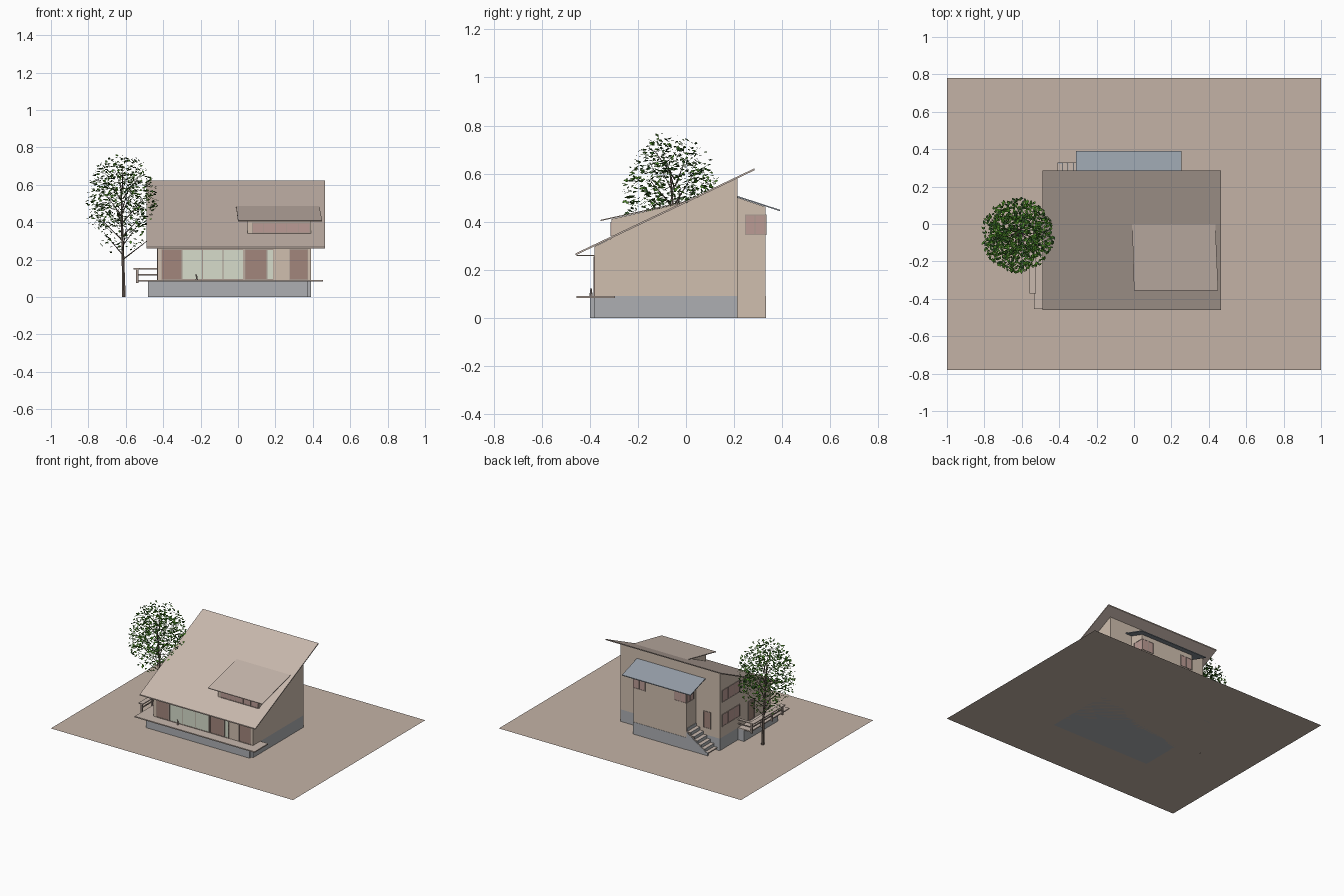
import bpy, bmesh, math, random
from mathutils import Vector, Euler

if "Cube" in bpy.data.objects:
    bpy.data.objects.remove(bpy.data.objects["Cube"])

random.seed(4)


def mat(name, r, g, b):
    m = bpy.data.materials.new(name)
    m.diffuse_color = (r, g, b, 1)
    m.use_nodes = True
    m.node_tree.nodes["Principled BSDF"].inputs["Base Color"].default_value = m.diffuse_color
    return m


WALL = mat("plaster", .63, .52, .43)
ROOF = mat("roofing", .58, .48, .42)
SOIL = mat("soil", .55, .45, .38)
STONE = mat("stone", .42, .43, .45)
SLATE = mat("slate", .30, .34, .39)
CURT = mat("curtain", .36, .24, .20)
PINK = mat("shade", .50, .33, .30)
GLASS = mat("glass", .68, .72, .60)
FRAME = mat("frame", .40, .32, .28)
BARK = mat("bark", .16, .12, .10)
LEAF = mat("leaf", .07, .24, .02)
LEAF2 = mat("dark_leaf", .03, .10, .02)


def finish(name, bm, *mats):
    me = bpy.data.meshes.new(name)
    bmesh.ops.recalc_face_normals(bm, faces=bm.faces)
    bm.to_mesh(me)
    bm.free()
    for m in mats:
        me.materials.append(m)
    ob = bpy.data.objects.new(name, me)
    bpy.context.collection.objects.link(ob)
    return ob


def loft(name, a, b, m):
    """Closed solid between two matching outlines."""
    bm = bmesh.new()
    va = [bm.verts.new(p) for p in a]
    vb = [bm.verts.new(p) for p in b]
    bm.faces.new(va)
    bm.faces.new(vb)
    for i in range(len(va)):
        j = (i + 1) % len(va)
        bm.faces.new((va[i], va[j], vb[j], vb[i]))
    return finish(name, bm, m)


def box(name, x0, x1, y0, y1, z0, z1, m):
    c = [(x0, y0), (x1, y0), (x1, y1), (x0, y1)]
    return loft(name, [(x, y, z0) for x, y in c], [(x, y, z1) for x, y in c], m)


def side_prism(name, x0, x1, yz, m):
    return loft(name, [(x0, y, z) for y, z in yz], [(x1, y, z) for y, z in yz], m)


def slab(name, corners, t, m):
    return loft(name, corners, [(x, y, z - t) for x, y, z in corners], m)


def window(name, axis, plane, out, a0, a1, z0, z1, m, bars=1):
    """Pane with frame and mullions on a wall; axis is the wall normal."""
    def part(n, p, q, r, s, d, mm):
        lo, hi = sorted((plane - out * .001, plane + out * d))
        if axis == 'y':
            box(n, p, q, lo, hi, r, s, mm)
        else:
            box(n, lo, hi, p, q, r, s, mm)
    part(name + "_pane", a0, a1, z0, z1, .002, m)
    t = .004
    part(name + "_sill", a0, a1, z0, z0 + t, .004, FRAME)
    part(name + "_head", a0, a1, z1 - t, z1, .004, FRAME)
    for i in range(bars + 2):
        a = a0 + (a1 - a0 - t) * i / (bars + 1)
        part(name + "_bar", a, a + t, z0, z1, .004, FRAME)


def rod(name, a, b, r0, r1, m, n=6):
    a, b = Vector(a), Vector(b)
    q = (b - a).to_track_quat('Z', 'Y')
    ring = [Vector((math.cos(k * math.tau / n), math.sin(k * math.tau / n), 0)) for k in range(n)]
    return loft(name, [a + q @ (v * r0) for v in ring], [b + q @ (v * r1) for v in ring], m)


# ground
bm = bmesh.new()
bm.faces.new([bm.verts.new(p) for p in ((-1, -.78, 0), (1, -.78, 0), (1, .78, 0), (-1, .78, 0))])
finish("ground_sheet", bm, SOIL)

# main house body and roof
side_prism("house_walls", -.43, .39, [(-.38, .09), (.215, .09), (.215, .581), (-.38, .297)], WALL)
box("house_footing", -.43, .39, -.38, .215, 0, .09, STONE)
slab("main_roof", [(-.49, -.46, .268), (.465, -.46, .268), (.465, .285, .622), (-.49, .285, .622)], .008, ROOF)
box("front_soffit", -.43, .39, -.455, -.38, .258, .262, WALL)

# rear extension with its lower roof
side_prism("extension_walls", -.235, .204, [(.21, 0), (.33, 0), (.33, .462), (.21, .502)], WALL)
box("extension_footing", -.235, .204, .329, .332, 0, .09, STONE)
slab("extension_roof", [(-.31, .215, .507), (.255, .215, .507), (.255, .39, .450), (-.31, .39, .450)], .006, SLATE)
box("side_door", .203, .206, .243, .314, .022, .19, WALL)

# dormer
side_prism("dormer_walls", .05, .39, [(-.31, .325), (-.31, .411), (-.02, .476), (-.02, .46)], WALL)
slab("dormer_roof", [(0, -.355, .408), (.45, -.355, .408), (.435, 0, .486), (-.01, 0, .486)], .005, ROOF)
window("dormer_window", 'y', -.31, -1, .075, .385, .34, .398, PINK, 4)

# front glazing and curtains
window("front_glass", 'y', -.38, -1, -.30, .03, .092, .256, GLASS, 2)
for x0, x1 in ((-.41, -.30), (.035, .155), (.275, .375)):
    window("front_curtain", 'y', -.38, -1, x0, x1, .092, .256, CURT, 0)
window("front_side_glass", 'y', -.38, -1, .155, .19, .092, .256, GLASS, 0)

# left side and rear windows
window("left_upper_window", 'x', -.43, -1, -.02, .19, .35, .44, PINK, 2)
window("left_lower_window", 'x', -.43, -1, -.02, .19, .17, .26, PINK, 2)
window("terrace_door", 'x', -.43, -1, -.19, -.12, .092, .24, CURT, 0)
window("stair_door", 'y', .215, 1, -.355, -.295, .14, .265, CURT, 0)
for x0, x1 in ((-.235, -.135), (.105, .204)):
    window("rear_window", 'y', .33, 1, x0, x1, .345, .43, PINK, 1)
for xp, s in ((.204, 1), (-.235, -1)):
    window("extension_side_window", 'x', xp, s, .245, .33, .345, .43, PINK, 1)

# terrace: base and decks wrapping round the front
box("terrace_base", -.48, .375, -.40, -.375, 0, .083, STONE)
box("terrace_base_left", -.48, -.43, -.40, 0, 0, .083, STONE)
box("front_deck", -.535, .455, -.455, -.38, .083, .091, ROOF)
box("right_deck", .39, .455, -.38, -.295, .083, .091, ROOF)
box("left_deck", -.535, -.43, -.38, 0, .083, .091, ROOF)

# terrace railing on the left side
for y in (-.365, -.245, -.125, -.005):
    box("railing_post", -.545, -.533, y - .005, y + .005, .075, .15, FRAME)
box("railing_cap", -.56, -.525, -.372, .002, .147, .154, ROOF)
box("railing_rail", -.543, -.537, -.37, 0, .115, .123, FRAME)
box("railing_cap_rear", -.56, -.43, -.018, .002, .147, .154, ROOF)
box("railing_rail_rear", -.54, -.43, -.008, -.002, .115, .123, FRAME)

# small terrace ornament
rod("ornament_body", (-.22, -.395, .09), (-.222, -.395, .115), .007, .004, FRAME)
rod("ornament_head", (-.222, -.395, .112), (-.226, -.395, .124), .005, .002, FRAME)

# rear stairs climbing toward the extension
for i in range(6):
    x = -.41 + i * .029
    z = .02 + i * .023
    box("stair_tread", x, x + .03, .216, .329, z - .006, z, ROOF)
    box("stair_riser", x + .026, x + .03, .22, .325, z - .006, z + .023, STONE)
box("stair_base", -.235 - .175, -.235, .32, .33, 0, .022, STONE)
loft("stair_side", [(-.41, .324, 0), (-.235, .324, 0), (-.235, .324, .13), (-.41, .324, .012)],
     [(-.41, .33, 0), (-.235, .33, 0), (-.235, .33, .13), (-.41, .33, .012)], STONE)

# tree trunk and branches
TX, TY = -.61, -.035
rod("trunk_lower", (TX, TY, 0), (TX - .005, TY, .2), .011, .008, BARK)
rod("trunk_upper", (TX - .005, TY, .2), (TX - .015, TY - .03, .6), .008, .003, BARK)
tips = []
for i in range(16):
    a = i * 2.4
    z = .2 + .025 * i
    r = .15 * (1 - .035 * i)
    tip = Vector((TX + r * math.cos(a), TY - .025 + r * math.sin(a), z + .12))
    rod("branch", (TX - .006, TY - .01, z), tip, .0035, .001, BARK, 4)
    tips.append(tip)

# leaves: small tilted diamonds scattered through the crown
bm = bmesh.new()
centre = Vector((-.62, -.06, .50))
n = 0
while n < 1300:
    v = Vector([random.uniform(-1, 1) for _ in range(3)])
    if not .35 < v.length < 1:
        continue
    if v.z < -.45 and random.random() < .6:
        continue
    p = centre + Vector((v.x * .195, v.y * .2, v.z * .275))
    # keep the crown clear of the house interior
    if p.x > -.43 and p.z < .27 + .4765 * (p.y + .46):
        continue
    rot = Euler((random.gauss(0, .4), random.gauss(0, .4), random.uniform(0, 6.28))).to_matrix()
    s = random.uniform(.009, .014)
    pts = [(-s, 0, 0), (0, -s * .6, .001), (s, 0, 0), (0, s * .6, .001)]
    f = bm.faces.new([bm.verts.new(p + rot @ Vector(q)) for q in pts])
    f.material_index = int(random.random() < .35)
    n += 1
finish("tree_leaves", bm, LEAF, LEAF2)
